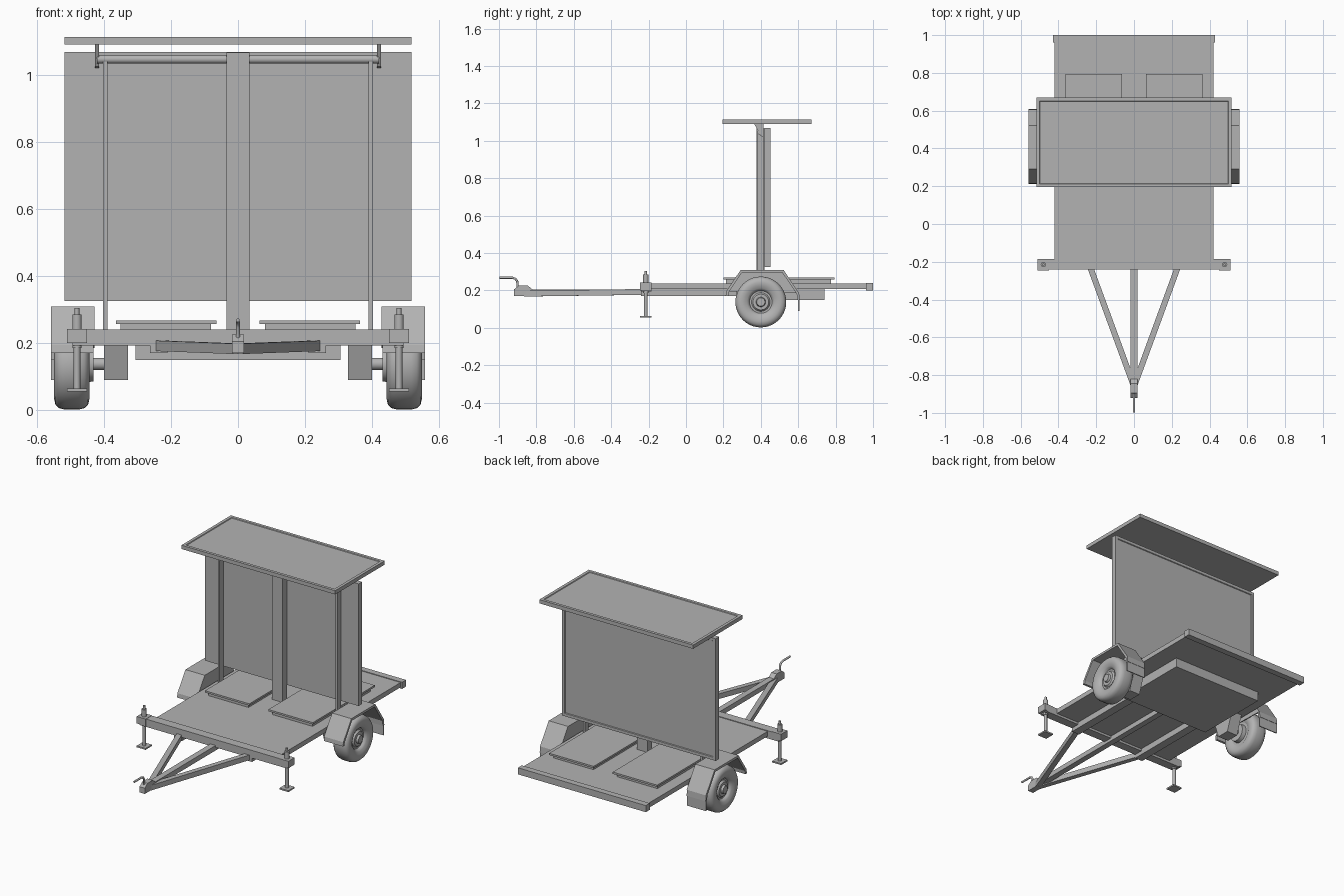
import bpy, bmesh, math
from mathutils import Vector

if "Cube" in bpy.data.objects:
    bpy.data.objects.remove(bpy.data.objects["Cube"])

grey = bpy.data.materials.new("plain_grey")
grey.use_nodes = True
grey.diffuse_color = (0.45, 0.45, 0.45, 1)
grey.node_tree.nodes["Principled BSDF"].inputs["Base Color"].default_value = grey.diffuse_color


def finish(name, bm, smooth=False):
    bmesh.ops.recalc_face_normals(bm, faces=bm.faces)
    mesh = bpy.data.meshes.new(name)
    bm.to_mesh(mesh)
    bm.free()
    mesh.materials.append(grey)
    ob = bpy.data.objects.new(name, mesh)
    bpy.context.collection.objects.link(ob)
    if smooth:
        bpy.ops.object.select_all(action='DESELECT')
        ob.select_set(True)
        bpy.context.view_layer.objects.active = ob
        bpy.ops.object.shade_smooth_by_angle(angle=math.radians(35))
    return ob


def box(name, x, y, z, inset=None):
    """Box from min/max ranges; inset recesses the face pointing that way."""
    bm = bmesh.new()
    bmesh.ops.create_cube(bm, size=1)
    for v in bm.verts:
        v.co = [r[0] + (r[1] - r[0]) * (c + 0.5) for r, c in zip((x, y, z), v.co)]
    if inset:
        bm.normal_update()
        face = max(bm.faces, key=lambda f: f.normal.dot(Vector(inset)))
        bmesh.ops.inset_region(bm, faces=[face], thickness=0.025)
        bmesh.ops.inset_region(bm, faces=[face], thickness=0.004, depth=-0.004)
    return finish(name, bm)


def prism(name, profile, x0, x1):
    """Extrude a y/z outline along x."""
    bm = bmesh.new()
    face = bm.faces.new([bm.verts.new((x0, y, z)) for y, z in profile])
    new = bmesh.ops.extrude_face_region(bm, geom=[face])["geom"]
    bmesh.ops.translate(bm, vec=(x1 - x0, 0, 0),
                        verts=[v for v in new if isinstance(v, bmesh.types.BMVert)])
    return finish(name, bm)


def bar(name, a, b, radius, sides=16, roll=0.0):
    """Straight tube, or square bar with four sides, between two points."""
    a, b = Vector(a), Vector(b)
    bm = bmesh.new()
    bmesh.ops.create_cone(bm, cap_ends=True, segments=sides, radius1=radius,
                          radius2=radius, depth=(b - a).length)
    for v in bm.verts:
        if roll:
            c, s = math.cos(roll), math.sin(roll)
            v.co.x, v.co.y = c * v.co.x - s * v.co.y, s * v.co.x + c * v.co.y
    turn = (b - a).to_track_quat('Z', 'Y').to_matrix()
    for v in bm.verts:
        v.co = turn @ v.co + (a + b) / 2
    return finish(name, bm, sides > 6)


def lathe_x(name, profile, side, cy, cz, steps=40):
    """Spin an (x, radius) profile around an axis along x."""
    bm = bmesh.new()
    verts = [bm.verts.new((side * x, cy, cz + r)) for x, r in profile]
    edges = [bm.edges.new(p) for p in zip(verts, verts[1:])]
    bmesh.ops.spin(bm, geom=verts + edges, cent=(0, cy, cz), axis=(1, 0, 0),
                   angle=math.tau, steps=steps)
    bmesh.ops.remove_doubles(bm, verts=bm.verts, dist=0.0002)
    return finish(name, bm, True)


def span(side, a, b):
    return sorted((side * a, side * b))


# Deck and its edge beams
box("deck", (-0.42, 0.42), (-0.2, 0.97), (0.207, 0.236))
box("rear_beam", (-0.43, 0.43), (0.962, 1.0), (0.2, 0.24))
box("front_beam", (-0.494, 0.494), (-0.24, -0.185), (0.193, 0.24))
box("under_box", (-0.305, 0.305), (0.27, 0.74), (0.15, 0.207))

# Drawbar
box("centre_rail", (-0.018, 0.018), (-0.86, 0.3), (0.175, 0.205))
for s in (-1, 1):
    box("side_rail", span(s, 0.21, 0.262), (-0.24, 0.3), (0.17, 0.207))
    bar("drawbar_arm", (0, -0.86, 0.183), (s * 0.235, -0.22, 0.192), 0.022, 4, math.pi / 4)

# Coupler with its crank handle
prism("coupler", [(-0.92, 0.17), (-0.82, 0.17), (-0.82, 0.205), (-0.845, 0.225),
                  (-0.895, 0.225), (-0.92, 0.205)], -0.018, 0.018)
curve = bpy.data.curves.new("crank_handle", 'CURVE')
curve.dimensions = '3D'
curve.bevel_depth = 0.006
curve.use_fill_caps = True
path = [(-0.998, 0.268), (-0.93, 0.268), (-0.912, 0.262), (-0.902, 0.248), (-0.9, 0.2)]
spline = curve.splines.new('POLY')
spline.points.add(len(path) - 1)
for p, (y, z) in zip(spline.points, path):
    p.co = (0, y, z, 1)
curve.materials.append(grey)
bpy.context.collection.objects.link(bpy.data.objects.new("crank_handle", curve))

# Sign, its posts and the canopy
box("sign_board", (-0.517, 0.517), (0.42, 0.453), (0.326, 1.068), (0, 1, 0))
box("centre_post", (-0.035, 0.035), (0.376, 0.42), (0.236, 1.066))
box("canopy_panel", (-0.517, 0.517), (0.195, 0.67), (1.09, 1.113), (0, 0, 1))
bar("cross_tube", (-0.42, 0.395, 1.046), (0.42, 0.395, 1.046), 0.013)

tyre = [(0.455, 0.07), (0.447, 0.085), (0.443, 0.105), (0.447, 0.122), (0.458, 0.132),
        (0.475, 0.136), (0.516, 0.136), (0.533, 0.132), (0.544, 0.122), (0.548, 0.105),
        (0.545, 0.085), (0.538, 0.072)]
rim = [(0.43, 0.0), (0.43, 0.052), (0.455, 0.055), (0.455, 0.073), (0.538, 0.073),
       (0.534, 0.066), (0.522, 0.06), (0.522, 0.05), (0.532, 0.042), (0.532, 0.026),
       (0.545, 0.022), (0.545, 0.0)]
arch = [(0.212, 0.17), (0.215, 0.195), (0.292, 0.309), (0.522, 0.309), (0.605, 0.185),
        (0.608, 0.15)]
inner = [(0.594, 0.15), (0.592, 0.18), (0.515, 0.295), (0.299, 0.295), (0.229, 0.19),
         (0.226, 0.17)]

for s in (-1, 1):
    # Sign supports
    box("side_post", span(s, 0.389, 0.402), (0.38, 0.415), (0.236, 1.04))
    prism("canopy_bracket", [(0.365, 1.09), (0.414, 1.09), (0.414, 1.02), (0.4, 1.025)],
          s * 0.414, s * 0.426)

    # Hatches
    box("hatch_base", span(s, 0.08, 0.35), (0.215, 0.775), (0.236, 0.258))
    box("hatch_lid", span(s, 0.064, 0.363), (0.2, 0.795), (0.257, 0.268))

    # Wheels and axle
    lathe_x("tyre", tyre, s, 0.4, 0.138)
    lathe_x("wheel_rim", rim, s, 0.4, 0.138)
    bar("stub_axle", (s * 0.38, 0.4, 0.138), (s * 0.45, 0.4, 0.138), 0.018)
    prism("axle_bracket", [(0.32, 0.207), (0.48, 0.207), (0.44, 0.09), (0.36, 0.09)],
          s * 0.328, s * 0.4)

    # Mudguard: arched strip, inner wall and flap
    prism("mudguard", arch + inner, s * 0.43, s * 0.558)
    prism("mudguard_wall", arch[1:5], s * 0.428, s * 0.433)
    box("mud_flap", span(s, 0.43, 0.558), (0.6, 0.606), (0.09, 0.15))

    # Corner jacks
    x, y = s * 0.48, -0.215
    bar("jack_leg", (x, y, 0.06), (x, y, 0.28), 0.01)
    bar("jack_sleeve", (x, y, 0.185), (x, y, 0.285), 0.014)
    bar("jack_cap", (x, y, 0.285), (x, y, 0.305), 0.007)
    box("jack_clamp", (x - 0.03, x + 0.03), (y - 0.03, y + 0.03), (0.2, 0.242))
    box("jack_foot", (x - 0.03, x + 0.03), (y - 0.03, y + 0.03), (0.055, 0.064))
